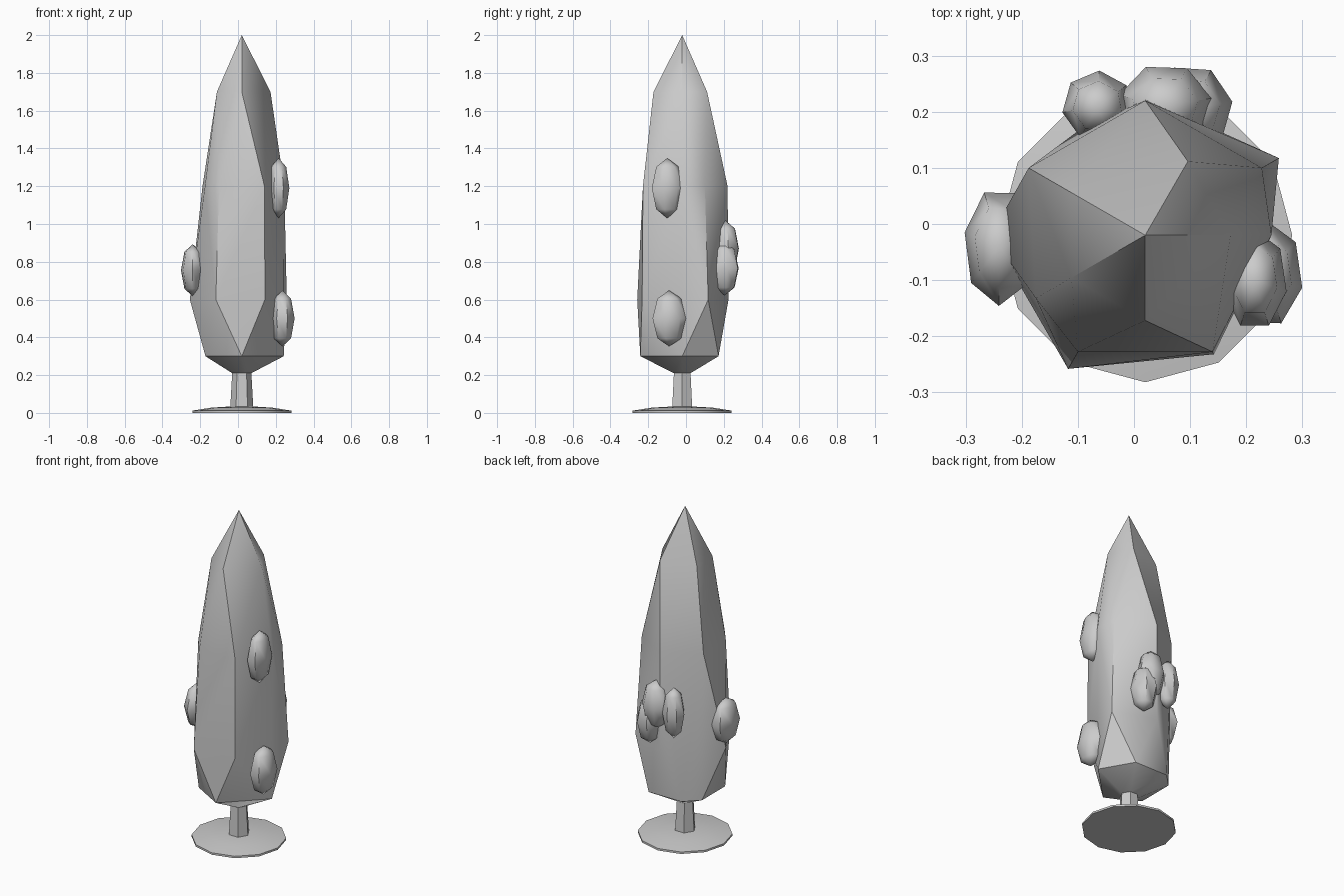
import bpy, bmesh
from math import radians, cos, sin
from mathutils import Matrix, Vector

cube = bpy.data.objects.get("Cube")
if cube:
    bpy.data.objects.remove(cube, do_unlink=True)

grey = bpy.data.materials.new("plain grey")
grey.use_nodes = True
grey.diffuse_color = (0.6, 0.6, 0.6, 1)
grey.node_tree.nodes["Principled BSDF"].inputs["Base Color"].default_value = (0.6, 0.6, 0.6, 1)

AXIS = Vector((0.02, -0.02, 0))


def finish(bm, name, angle):
    """Turn a bmesh into a smooth shaded object with sharp edges kept."""
    bmesh.ops.recalc_face_normals(bm, faces=bm.faces)
    mesh = bpy.data.meshes.new(name)
    bm.to_mesh(mesh)
    bm.free()
    mesh.materials.append(grey)
    obj = bpy.data.objects.new(name, mesh)
    bpy.context.collection.objects.link(obj)
    bpy.ops.object.select_all(action='DESELECT')
    obj.select_set(True)
    bpy.context.view_layer.objects.active = obj
    bpy.ops.object.shade_smooth_by_angle(angle=radians(angle))
    return obj


def hull(name, rings, angle):
    """Faceted solid around the axis from rings of (height, radius, directions)."""
    bm = bmesh.new()
    for z, r, directions in rings:
        for d in directions:
            a = radians(d)
            bm.verts.new(AXIS + Vector((r * cos(a), r * sin(a), z)))
    bmesh.ops.convex_hull(bm, input=bm.verts)
    return finish(bm, name, angle)


# Crown: irregular tapering column with a pointed tip
sparse = (0, 60, 150, 210, 270)
hull("crown", [
    (0.21, 0.05, range(0, 360, 60)),
    (0.30, 0.222, sparse + (120,)),
    (0.60, 0.245, (90, 300)),
    (0.60, 0.275, (30, 180, 240)),
    (1.20, 0.24, (30, 90, 150, 240, 300)),
    (1.20, 0.225, (0, 210)),
    (1.70, 0.152, sparse),
    (2.00, 0.0, (0,)),
], 35)

# Trunk and domed ground disc
hexagon = range(0, 360, 60)
hull("trunk", [(0.01, 0.062, hexagon), (0.26, 0.048, hexagon)], 30)
dozen = range(0, 360, 30)
hull("ground_disc", [(0.0, 0.262, dozen), (0.012, 0.262, dozen),
                     (0.028, 0.16, dozen), (0.034, 0.06, hexagon)], 40)

# Foliage tufts: centre and half size
tufts = {
    "upper_right_tuft": ((0.215, -0.10, 1.19), (0.055, 0.085, 0.15)),
    "left_tuft": ((-0.24, -0.04, 0.755), (0.06, 0.10, 0.13)),
    "lower_right_tuft": ((0.235, -0.09, 0.50), (0.063, 0.09, 0.14)),
    "back_upper_tuft": ((0.055, 0.21, 0.87), (0.08, 0.072, 0.14)),
    "back_left_tuft": ((-0.065, 0.21, 0.85), (0.06, 0.06, 0.145)),
    "back_lower_tuft": ((0.10, 0.205, 0.765), (0.072, 0.075, 0.135)),
}
for i, (name, (centre, size)) in enumerate(tufts.items()):
    bm = bmesh.new()
    bmesh.ops.create_uvsphere(bm, u_segments=7, v_segments=4, radius=1.06)
    turn = Matrix.Rotation(radians(25 * i), 4, 'Z')
    bm.transform(Matrix.Translation(centre) @ Matrix.Diagonal((*size, 1)) @ turn)
    finish(bm, name, 50)
